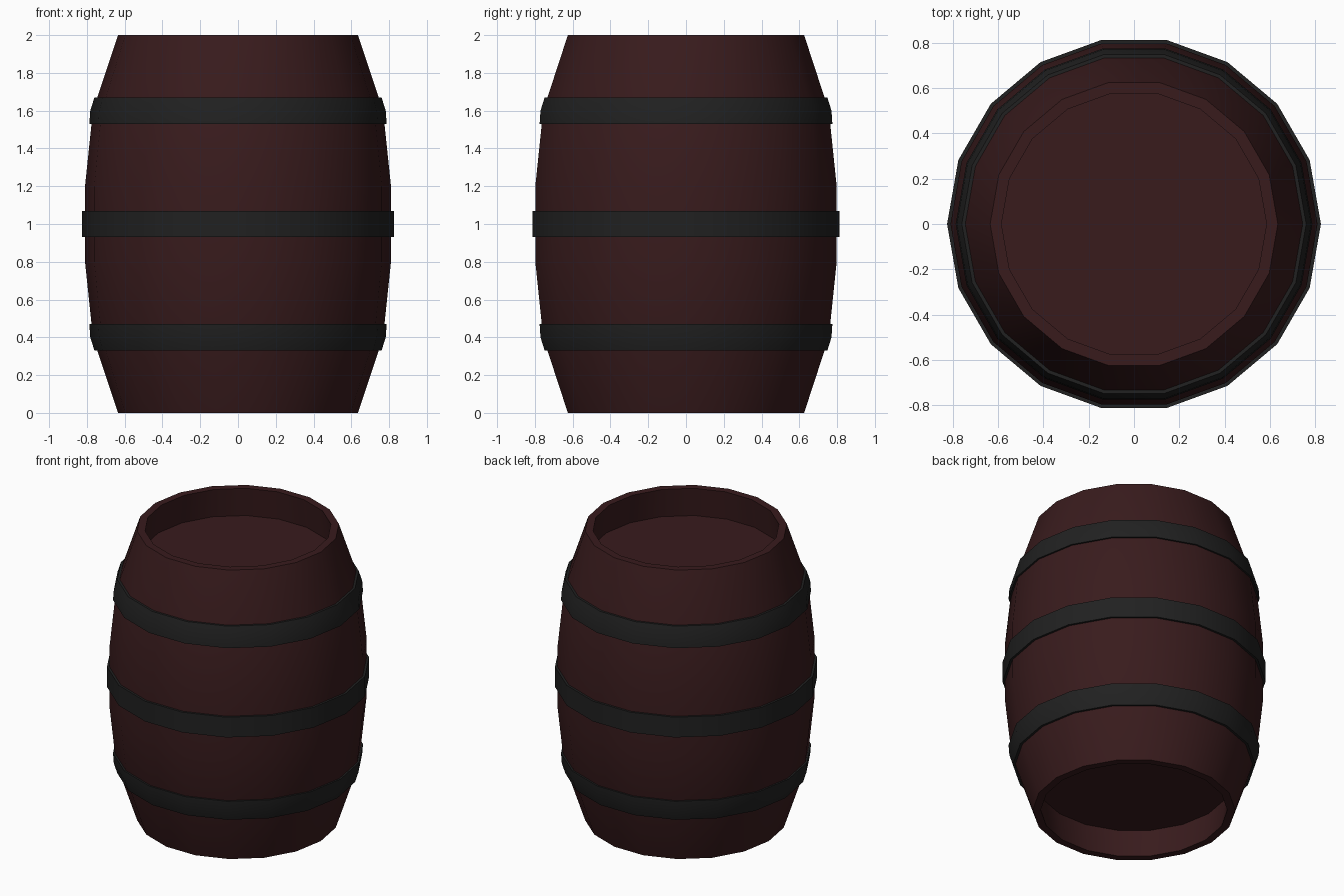
import bpy, math

if "Cube" in bpy.data.objects:
    bpy.data.objects.remove(bpy.data.objects["Cube"])

SIDES = 18


def material(name, rgb):
    m = bpy.data.materials.new(name)
    m.diffuse_color = (*rgb, 1)
    m.use_nodes = True
    m.node_tree.nodes["Principled BSDF"].inputs["Base Color"].default_value = m.diffuse_color
    return m


def lathe(name, profile, mat, closed):
    """Revolve (radius, z) points around z; an open profile is capped at both ends."""
    n = len(profile)
    verts = [(r * math.cos(2 * math.pi * i / SIDES), r * math.sin(2 * math.pi * i / SIDES), z)
             for r, z in profile for i in range(SIDES)]
    faces = []
    for k in range(n if closed else n - 1):
        a, b = k * SIDES, (k + 1) % n * SIDES
        for i in range(SIDES):
            j = (i + 1) % SIDES
            faces.append((a + i, a + j, b + j, b + i))
    if not closed:
        faces.append(tuple(reversed(range(SIDES))))
        faces.append(tuple(range((n - 1) * SIDES, n * SIDES)))
    mesh = bpy.data.meshes.new(name)
    mesh.from_pydata(verts, [], faces)
    mesh.materials.append(mat)
    obj = bpy.data.objects.new(name, mesh)
    bpy.context.collection.objects.link(obj)
    bpy.ops.object.select_all(action='DESELECT')
    obj.select_set(True)
    bpy.context.view_layer.objects.active = obj
    bpy.ops.object.shade_smooth_by_angle(angle=math.radians(30))
    return obj


wood = material("dark_wood", (0.04, 0.011, 0.012))
iron = material("black_iron", (0.015, 0.015, 0.015))

# Barrel body: recessed lid, rim and bulging staves, mirrored about mid height
lower = [(0.61, 0.20), (0.585, 0), (0.635, 0), (0.768, 0.4), (0.81, 0.8)]
upper = [(r, 2 - z) for r, z in reversed(lower)]
lathe("barrel_body", lower + upper, wood, closed=False)

# Middle hoop
lathe("middle_hoop", [(0.805, 0.93), (0.825, 0.93), (0.825, 1.07), (0.805, 1.07)], iron, True)

# Upper and lower hoops, bent to follow the staves
hoop = [(0.74, 0.33), (0.76, 0.33), (0.782, 0.4), (0.787, 0.47), (0.77, 0.47), (0.762, 0.4)]
lathe("lower_hoop", hoop, iron, True)
lathe("upper_hoop", [(r, 2 - z) for r, z in reversed(hoop)], iron, True)
